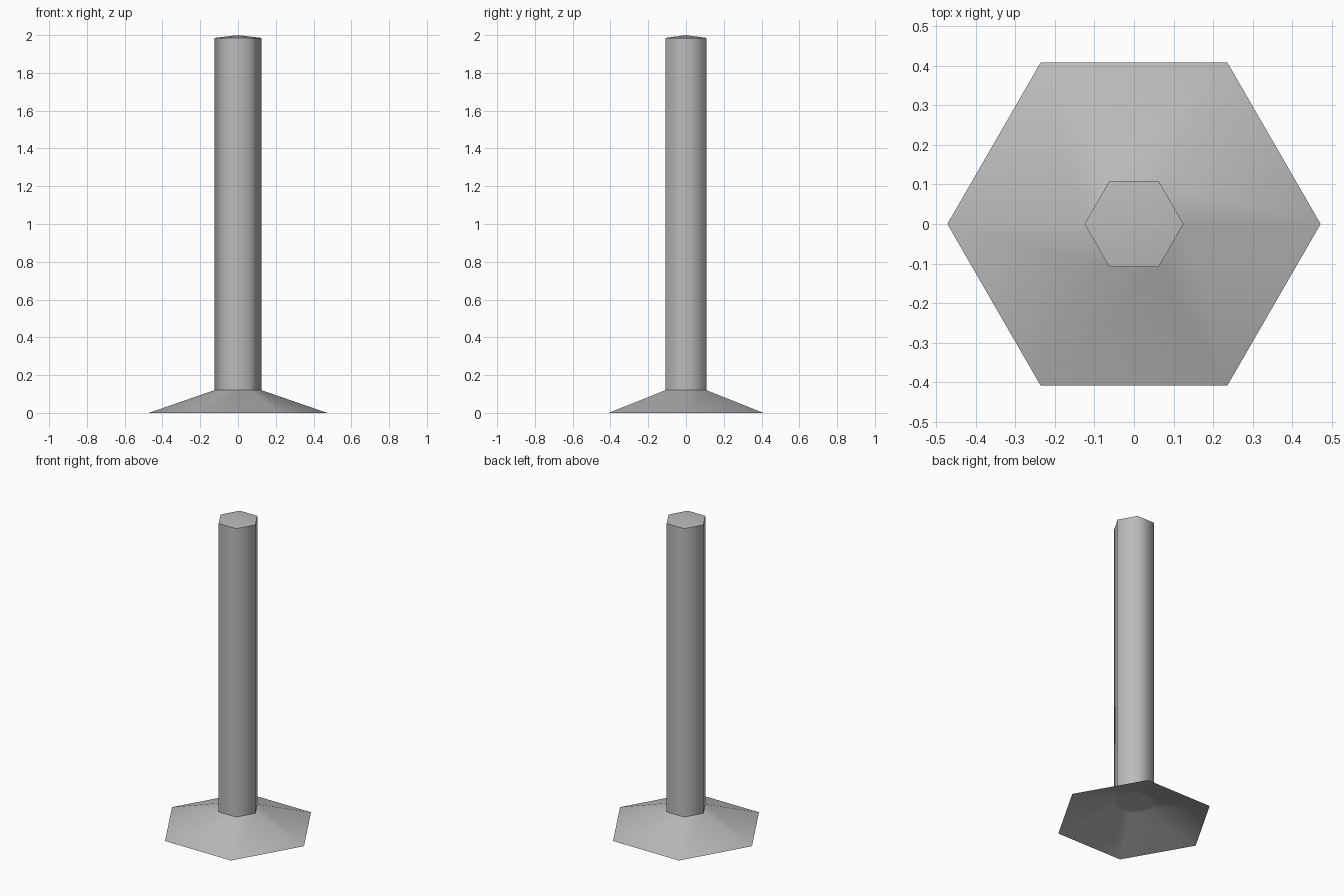
import bpy
import bmesh
from math import cos, sin, pi

cube = bpy.data.objects.get("Cube")
if cube:
    bpy.data.objects.remove(cube, do_unlink=True)

SIDES = 6
FOOT_R, POST_R = 0.472, 0.125
FOOT_Z, CAP_Z, TOP_Z = 0.12, 1.985, 2.0

grey = bpy.data.materials.new("plain_grey")
grey.use_nodes = True
colour = (0.5, 0.5, 0.5, 1)
grey.diffuse_color = colour
grey.node_tree.nodes["Principled BSDF"].inputs["Base Color"].default_value = colour


def hex_ring(bm, radius, z):
    return [bm.verts.new((radius * cos(2 * pi * i / SIDES),
                          radius * sin(2 * pi * i / SIDES), z))
            for i in range(SIDES)]


def finish(bm, name):
    for face in bm.faces:
        face.smooth = True
    mesh = bpy.data.meshes.new(name)
    bm.to_mesh(mesh)
    bm.free()
    mesh.materials.append(grey)
    obj = bpy.data.objects.new(name, mesh)
    bpy.context.collection.objects.link(obj)


def band(name, lower, upper):
    """Open six-sided wall between two (radius, height) rings."""
    bm = bmesh.new()
    a, b = hex_ring(bm, *lower), hex_ring(bm, *upper)
    for i in range(SIDES):
        j = (i + 1) % SIDES
        bm.faces.new((a[i], a[j], b[j], b[i]))
    finish(bm, name)


# Flared foot, hollow underneath
band("flared_foot", (FOOT_R, 0), (POST_R, FOOT_Z))

# Tall post
band("post", (POST_R, FOOT_Z), (POST_R, CAP_Z))

# Flat underside of the post
bm = bmesh.new()
bm.faces.new(reversed(hex_ring(bm, POST_R, FOOT_Z)))
finish(bm, "post_underside")

# Shallow pointed cap
bm = bmesh.new()
rim = hex_ring(bm, POST_R, CAP_Z)
tip = bm.verts.new((0, 0, TOP_Z))
for i in range(SIDES):
    bm.faces.new((rim[i], rim[(i + 1) % SIDES], tip))
finish(bm, "pointed_cap")
